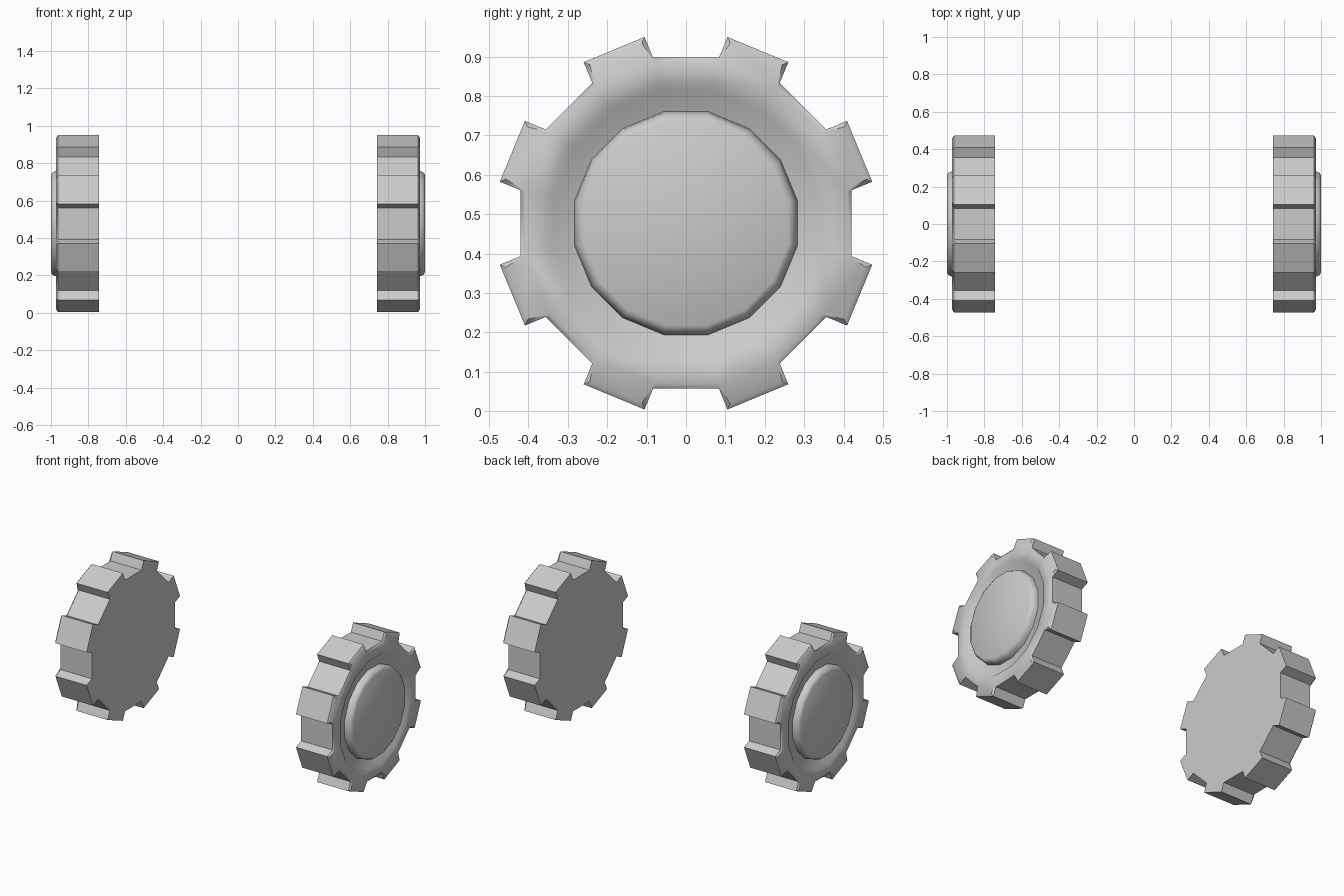
import bpy, bmesh
from math import cos, sin, pi, radians

if "Cube" in bpy.data.objects:
    bpy.data.objects.remove(bpy.data.objects["Cube"])

CENTRE_Z = 0.477
CORE_R = 0.4285      # 16-sided core radius
TOOTH_H = 0.057      # tread block height
N = 16
STEP = 2 * pi / N


def polygon(x, r):
    """16-gon with a flat top, lying across the axle."""
    return [(x, r * cos((k + 0.5) * STEP), r * sin((k + 0.5) * STEP)) for k in range(N)]


def tread(x, inset=0.0):
    """Core outline with a block raised on every other side."""
    pts = []
    r = CORE_R - inset
    half = CORE_R * sin(STEP / 2) - inset
    dist = CORE_R * cos(STEP / 2) + TOOTH_H - inset
    for k in range(8):
        c = (2 * k + 1) * STEP
        pts.append((x, r * cos(c - STEP / 2), r * sin(c - STEP / 2)))
        for s in (-half, half):
            pts.append((x, dist * cos(c) - s * sin(c), dist * sin(c) + s * cos(c)))
        pts.append((x, r * cos(c + STEP / 2), r * sin(c + STEP / 2)))
    return pts


def add_ring(bm, pts):
    return [bm.verts.new(p) for p in pts]


def bridge(bm, a, b):
    n = len(a)
    for i in range(n):
        j = (i + 1) % n
        bm.faces.new((a[i], a[j], b[j], b[i]))


def finish(bm, name):
    """Make the object, mirror it to the other side and shade it."""
    bmesh.ops.recalc_face_normals(bm, faces=bm.faces)
    mesh = bpy.data.meshes.new(name)
    bm.to_mesh(mesh)
    bm.free()
    ob = bpy.data.objects.new(name, mesh)
    ob.location.z = CENTRE_Z
    bpy.context.collection.objects.link(ob)
    mod = ob.modifiers.new("other_side", 'MIRROR')
    mod.use_axis[0] = True
    mod.use_mirror_merge = False
    bpy.ops.object.select_all(action='DESELECT')
    ob.select_set(True)
    bpy.context.view_layer.objects.active = ob
    bpy.ops.object.shade_smooth_by_angle(angle=radians(50))
    # keep the tread sides crisp and flat
    return ob


# Tyres: toothed rim with chamfered outer edge and a shallow recess
bm = bmesh.new()
back = add_ring(bm, tread(0.742))
edge = add_ring(bm, tread(0.963))
front = add_ring(bm, tread(0.973, 0.012))
bridge(bm, back, edge)
bridge(bm, edge, front)
bm.faces.new(back)
lip = add_ring(bm, polygon(0.973, 0.36))
# lip vertices line up with the foot of each block
feet = [front[i] for i in range(32) if i % 4 in (0, 3)]
for f in range(N):
    a, b = feet[f], feet[(f + 1) % N]
    bm.faces.new((a, b, lip[(f + 1) % N], lip[f]))
for k in range(8):
    bm.faces.new(front[4 * k:4 * k + 4])
floor = add_ring(bm, polygon(0.955, 0.343))
bridge(bm, lip, floor)
bm.faces.new(floor)
tyre = finish(bm, "tyre")
for p in tyre.data.polygons:
    if abs(p.normal.x) < 0.1:
        p.use_smooth = False

# Hub caps: raised discs with a rounded rim
bm = bmesh.new()
rings = [add_ring(bm, polygon(x, r)) for x, r in
         ((0.955, 0.289), (0.976, 0.286), (0.992, 0.279), (1.0, 0.265))]
for a, b in zip(rings, rings[1:]):
    bridge(bm, a, b)
bm.faces.new(rings[-1])
finish(bm, "hub_cap")
